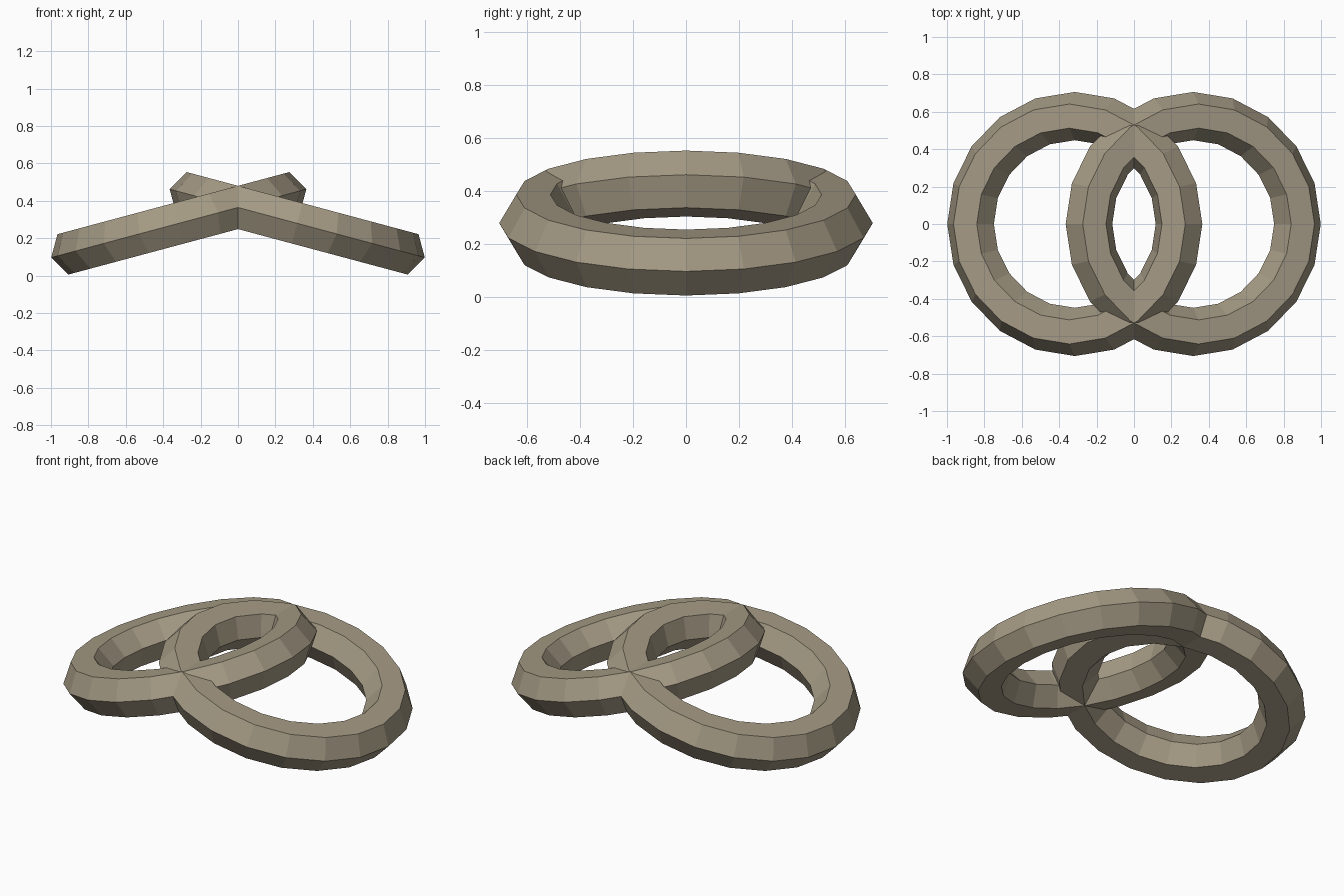
import bpy
import math

if "Cube" in bpy.data.objects:
    bpy.data.objects.remove(bpy.data.objects["Cube"])

# Single stone-tan colour
tan = bpy.data.materials.new("stone_tan")
tan.diffuse_color = (0.37, 0.32, 0.23, 1)
tan.use_nodes = True
tan.node_tree.nodes["Principled BSDF"].inputs["Base Color"].default_value = tan.diffuse_color


def ring(name, side):
    """Low-poly ring with hexagonal section, tilted up toward the centre."""
    bpy.ops.mesh.primitive_torus_add(
        major_segments=20, minor_segments=6,
        major_radius=0.577, minor_radius=0.129,
        location=(side * 0.3166, 0, 0.2796),
        rotation=(0, side * math.radians(15), 0))
    obj = bpy.context.object
    obj.name = name
    obj.data.materials.append(tan)
    bpy.ops.object.shade_flat()


# Two interlocking rings crossing at x = 0
ring("left_ring", -1)
ring("right_ring", 1)
